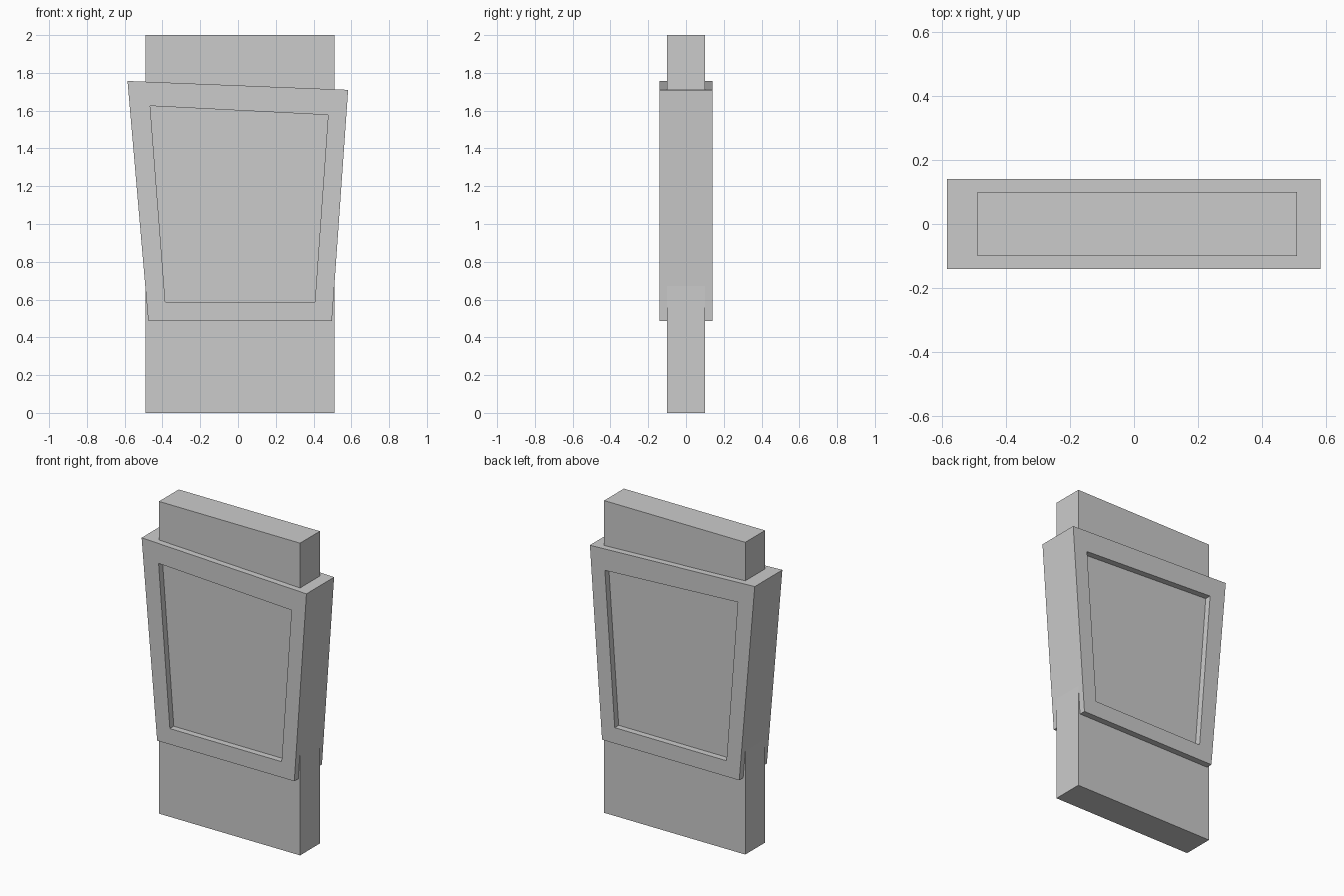
import bpy, bmesh

if "Cube" in bpy.data.objects:
    bpy.data.objects.remove(bpy.data.objects["Cube"])

FRAME_HALF_DEPTH = 0.14
SLAB_HALF_DEPTH = 0.10


def make_object(name, bm):
    bmesh.ops.recalc_face_normals(bm, faces=bm.faces)
    mesh = bpy.data.meshes.new(name)
    bm.to_mesh(mesh)
    bm.free()
    obj = bpy.data.objects.new(name, mesh)
    bpy.context.collection.objects.link(obj)
    return obj


def ring_prism(name, outer, inner, half_depth):
    """Closed frame between two matching XZ outlines, extruded along y."""
    bm = bmesh.new()
    loops = [[bm.verts.new((x, y, z)) for x, z in outline]
             for outline, y in ((outer, -half_depth), (inner, -half_depth),
                                (inner, half_depth), (outer, half_depth))]
    n = len(outer)
    for a, b in zip(loops, loops[1:] + loops[:1]):
        for i in range(n):
            j = (i + 1) % n
            bm.faces.new((a[i], a[j], b[j], b[i]))
    return make_object(name, bm)


# Upright slab, slightly off-centre; its faces form the recessed panels
bm = bmesh.new()
bmesh.ops.create_cube(bm, size=1)
bmesh.ops.scale(bm, vec=(1.0, 2 * SLAB_HALF_DEPTH, 2.0), verts=bm.verts)
bmesh.ops.translate(bm, vec=(0.01, 0, 1.0), verts=bm.verts)
make_object("upright_slab", bm)

# Skewed tapering frame wrapped around the slab, open on front and back
outer = [(-0.475, 0.487), (0.497, 0.487), (0.583, 1.71), (-0.585, 1.757)]
inner = [(-0.385, 0.588), (0.407, 0.588), (0.477, 1.577), (-0.465, 1.625)]
ring_prism("tapered_frame", outer, inner, FRAME_HALF_DEPTH)
